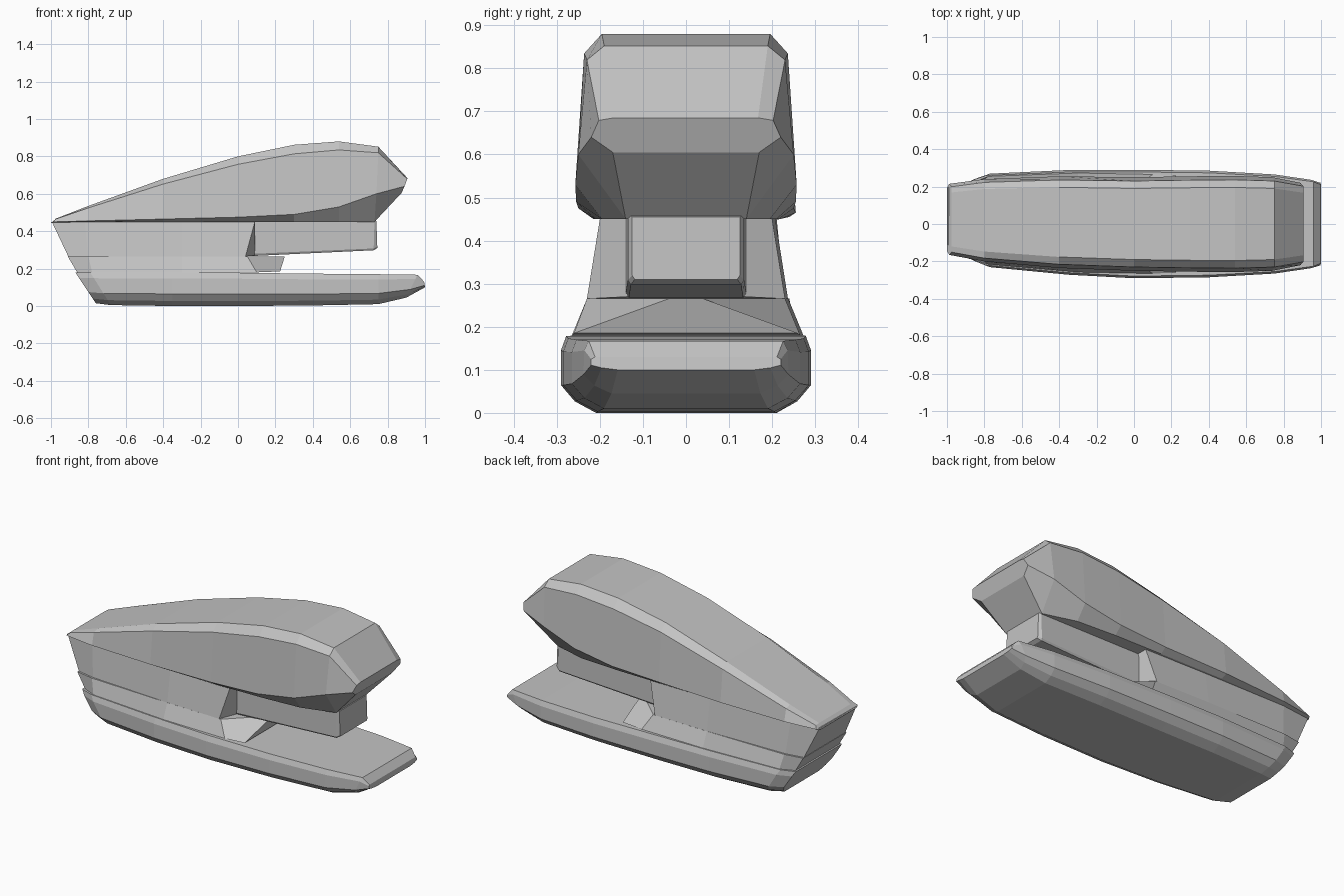
import bpy
import bmesh

cube = bpy.data.objects.get("Cube")
if cube:
    bpy.data.objects.remove(cube, do_unlink=True)

grey = bpy.data.materials.new("plain grey")
grey.use_nodes = True
colour = (0.55, 0.55, 0.55, 1)
grey.diffuse_color = colour
grey.node_tree.nodes["Principled BSDF"].inputs["Base Color"].default_value = colour


def mix(a, b, t):
    return a + (b - a) * t


def loft(name, half_rings):
    """Mirror each half section across y, then skin the sections in order."""
    bm = bmesh.new()
    rings = []
    for half in half_rings:
        outline = half + [(x, -y, z) for x, y, z in reversed(half)]
        # The rear end leans slightly to one side
        rings.append([bm.verts.new((x, y + 0.025 * max(0, -x), z))
                      for x, y, z in outline])
    count = len(rings[0])
    for first, second in zip(rings, rings[1:]):
        for i in range(count):
            j = (i + 1) % count
            bm.faces.new((first[i], first[j], second[j], second[i]))
    bm.faces.new(rings[0])
    bm.faces.new(rings[-1])
    bmesh.ops.recalc_face_normals(bm, faces=bm.faces)
    mesh = bpy.data.meshes.new(name)
    bm.to_mesh(mesh)
    bm.free()
    mesh.materials.append(grey)
    obj = bpy.data.objects.new(name, mesh)
    bpy.context.collection.objects.link(obj)
    return obj


def section(profile, x_low, x_high, z_low, z_high, w_low, w_high):
    """Half section: profile rows are (height fraction, width fraction)."""
    return [(mix(x_low, x_high, t), mix(w_low, w_high, t) * k,
             mix(z_low, z_high, t)) for t, k in profile]


def lid_section(x_low, x_high, z_low, belt, z_high, w_low, w_belt):
    """Half section of the lid: underside, widest belt, shoulder, crown."""
    shoulder = mix(belt, z_high, 0.87)
    x_mid = mix(x_low, x_high, 0.5)
    return [(x_low, w_low, z_low), (x_mid, w_belt, belt),
            (x_high, w_belt * 0.92, shoulder),
            (x_high, w_belt * 0.76, z_high)]


# Base plate with rounded lower edges and an upturned nose
rounded = [(0, 0.72), (0.15, 0.89), (0.36, 1), (0.82, 1), (1, 0.96)]
base_stations = [
    (-0.76, -0.87, 0.015, 0.18, 0.22, 0.22),
    (-0.68, -0.79, 0.005, 0.18, 0.25, 0.25),
    (-0.35, -0.35, 0, 0.18, 0.28, 0.28),
    (0, 0, 0, 0.178, 0.29, 0.29),
    (0.4, 0.4, 0.003, 0.173, 0.285, 0.285),
    (0.75, 0.75, 0.01, 0.17, 0.265, 0.265),
    (0.9, 0.96, 0.045, 0.167, 0.24, 0.235),
    (1, 0.995, 0.1, 0.13, 0.22, 0.22),
]
loft("base_plate", [section(rounded, *s) for s in base_stations])

# Sloped deck that narrows to a point at its front
plain = [(0, 1), (1, 1)]
deck_stations = [
    (-0.86, -0.91, 0.18, 0.265, 0.2, 0.2),
    (-0.78, -0.8, 0.18, 0.265, 0.235, 0.22),
    (-0.3, -0.3, 0.18, 0.265, 0.265, 0.23),
    (0.1, 0.05, 0.18, 0.265, 0.265, 0.23),
    (0.225, 0.25, 0.185, 0.265, 0.26, 0.04),
]
loft("deck", [section(plain, *s) for s in deck_stations])

# Rear body with angled front cheeks
body_stations = [
    (-0.905, -0.995, 0.26, 0.45, 0.19, 0.17),
    (-0.8, -0.82, 0.26, 0.45, 0.21, 0.19),
    (-0.3, -0.3, 0.26, 0.45, 0.23, 0.2),
    (0.04, 0.09, 0.265, 0.45, 0.23, 0.2),
    (0.09, 0.09, 0.27, 0.45, 0.13, 0.13),
]
loft("rear_body", [section(plain, *s) for s in body_stations])

# Magazine running forward under the lid
boxy = [(0, 0.95), (0.06, 1), (1, 1)]
magazine_stations = [
    (-0.2, -0.2, 0.265, 0.46, 0.14, 0.14),
    (0.09, 0.09, 0.268, 0.46, 0.14, 0.14),
    (0.725, 0.73, 0.298, 0.46, 0.135, 0.135),
    (0.745, 0.74, 0.31, 0.455, 0.125, 0.125),
]
loft("magazine", [section(boxy, *s) for s in magazine_stations])

# Humped lid with a faceted nose
lid_stations = [
    (-1, -0.975, 0.445, 0.45, 0.467, 0.17, 0.19),
    (-0.8, -0.8, 0.45, 0.455, 0.535, 0.19, 0.22),
    (-0.4, -0.4, 0.45, 0.465, 0.68, 0.21, 0.245),
    (0, 0, 0.45, 0.475, 0.8, 0.215, 0.25),
    (0.3, 0.3, 0.45, 0.49, 0.862, 0.21, 0.255),
    (0.54, 0.54, 0.45, 0.53, 0.88, 0.195, 0.257),
    (0.73, 0.75, 0.45, 0.6, 0.852, 0.14, 0.25),
    (0.875, 0.905, 0.605, 0.64, 0.685, 0.17, 0.22),
]
loft("lid", [lid_section(*s) for s in lid_stations])
